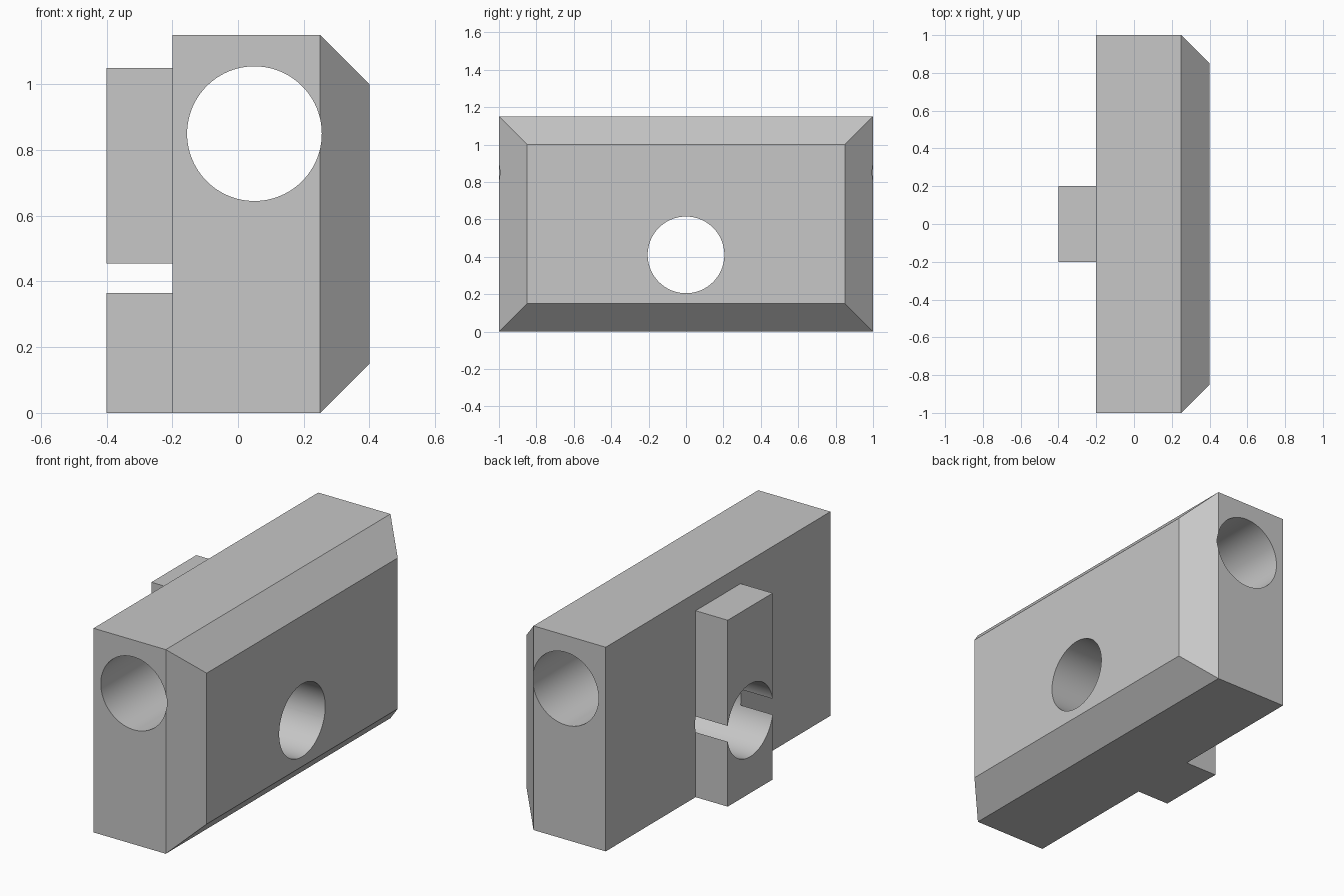
import bpy, bmesh, math
from mathutils import Matrix, Vector

cube = bpy.data.objects.get("Cube")
if cube:
    bpy.data.objects.remove(cube, do_unlink=True)

GREY = (0.57, 0.57, 0.57, 1)
mat = bpy.data.materials.new("plain grey")
mat.use_nodes = True
mat.diffuse_color = GREY
mat.node_tree.nodes["Principled BSDF"].inputs["Base Color"].default_value = GREY


def make_object(name, bm):
    bmesh.ops.recalc_face_normals(bm, faces=bm.faces)
    mesh = bpy.data.meshes.new(name)
    bm.to_mesh(mesh)
    bm.free()
    mesh.materials.append(mat)
    obj = bpy.data.objects.new(name, mesh)
    bpy.context.collection.objects.link(obj)
    return obj


def box(name, low, high):
    low, high = Vector(low), Vector(high)
    bm = bmesh.new()
    bmesh.ops.create_cube(bm, size=1)
    for v in bm.verts:
        v.co = (low + high) / 2 + v.co * (high - low)
    return make_object(name, bm)


def bevelled_block(name, x_back, x_edge, x_face, half_y, height, inset):
    # Rectangular loops along x, the last one inset to form the sloped border
    bm = bmesh.new()
    loops = []
    for x, d in ((x_back, 0), (x_edge, 0), (x_face, inset)):
        y, low, top = half_y - d, d, height - d
        loops.append([bm.verts.new((x, *p)) for p in
                      ((-y, low), (y, low), (y, top), (-y, top))])
    for a, b in zip(loops, loops[1:]):
        for i in range(4):
            j = (i + 1) % 4
            bm.faces.new((a[i], a[j], b[j], b[i]))
    bm.faces.new(loops[0])
    bm.faces.new(loops[-1])
    return make_object(name, bm)


def drill(name, centre, axis, radius, length):
    bm = bmesh.new()
    turn = Vector((0, 0, 1)).rotation_difference(Vector(axis)).to_matrix().to_4x4()
    bmesh.ops.create_cone(bm, cap_ends=True, segments=96, radius1=radius,
                          radius2=radius, depth=length,
                          matrix=Matrix.Translation(centre) @ turn)
    return make_object(name, bm)


def combine(target, tool, operation):
    mod = target.modifiers.new(tool.name, "BOOLEAN")
    mod.operation = operation
    mod.solver = "EXACT"
    mod.object = tool
    bpy.context.view_layer.objects.active = target
    bpy.ops.object.modifier_apply(modifier=mod.name)
    bpy.data.objects.remove(tool, do_unlink=True)


# Main block with a sloped border around its +x face, and the rear tab
block = bevelled_block("drilled_block", -0.2, 0.25, 0.4, 1.0, 1.15, 0.15)
combine(block, box("rear_tab", (-0.4, -0.2, 0), (-0.1, 0.2, 1.05)), "UNION")

# Long bore along y, and a cross bore slightly wider than the tab
combine(block, drill("long_bore", (0.05, 0, 0.85), (0, 1, 0), 0.205, 2.4), "DIFFERENCE")
combine(block, drill("cross_bore", (0, 0, 0.41), (1, 0, 0), 0.205, 1.2), "DIFFERENCE")

# Smooth bores, sharp edges elsewhere
bpy.ops.object.select_all(action="DESELECT")
block.select_set(True)
bpy.context.view_layer.objects.active = block
bpy.ops.object.shade_smooth_by_angle(angle=math.radians(20))
